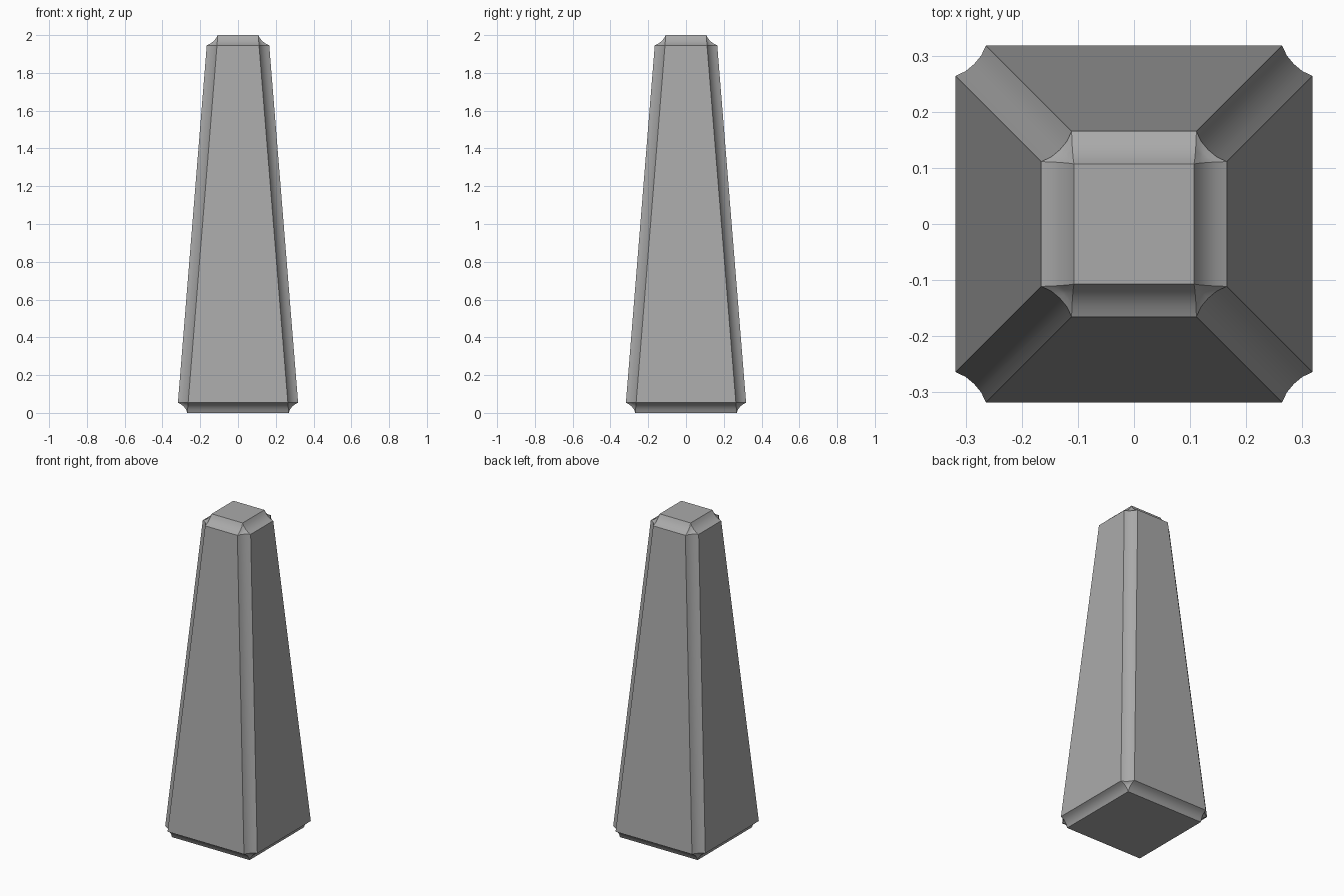
import bpy
import bmesh

cube = bpy.data.objects.get("Cube")
if cube:
    bpy.data.objects.remove(cube, do_unlink=True)

HEIGHT = 2.0
BASE, TOP = 0.3225, 0.161   # half widths before the edges are cut
COVE = 0.054                # width of the hollow edge moulding

# Stone colour
stone = bpy.data.materials.new("stone grey")
stone.use_nodes = True
colour = (0.4, 0.4, 0.4, 1)
stone.diffuse_color = colour
stone.node_tree.nodes["Principled BSDF"].inputs["Base Color"].default_value = colour

# Tapered square shaft
bm = bmesh.new()
bmesh.ops.create_cube(bm, size=2)
for v in bm.verts:
    half = TOP if v.co.z > 0 else BASE
    v.co = (v.co.x * half, v.co.y * half, HEIGHT if v.co.z > 0 else 0)
mesh = bpy.data.meshes.new("pillar")
bm.to_mesh(mesh)
bm.free()
mesh.materials.append(stone)
pillar = bpy.data.objects.new("pillar", mesh)
bpy.context.collection.objects.link(pillar)

# Hollow coves along every edge
bevel = pillar.modifiers.new("cove edges", "BEVEL")
bevel.width = COVE
bevel.segments = 4
bevel.profile = 0.15
bevel.limit_method = "NONE"

# Smooth coves with crisp borders
bpy.ops.object.select_all(action="DESELECT")
pillar.select_set(True)
bpy.context.view_layer.objects.active = pillar
bpy.ops.object.modifier_apply(modifier=bevel.name)
bpy.ops.object.shade_smooth_by_angle(angle=0.55)
